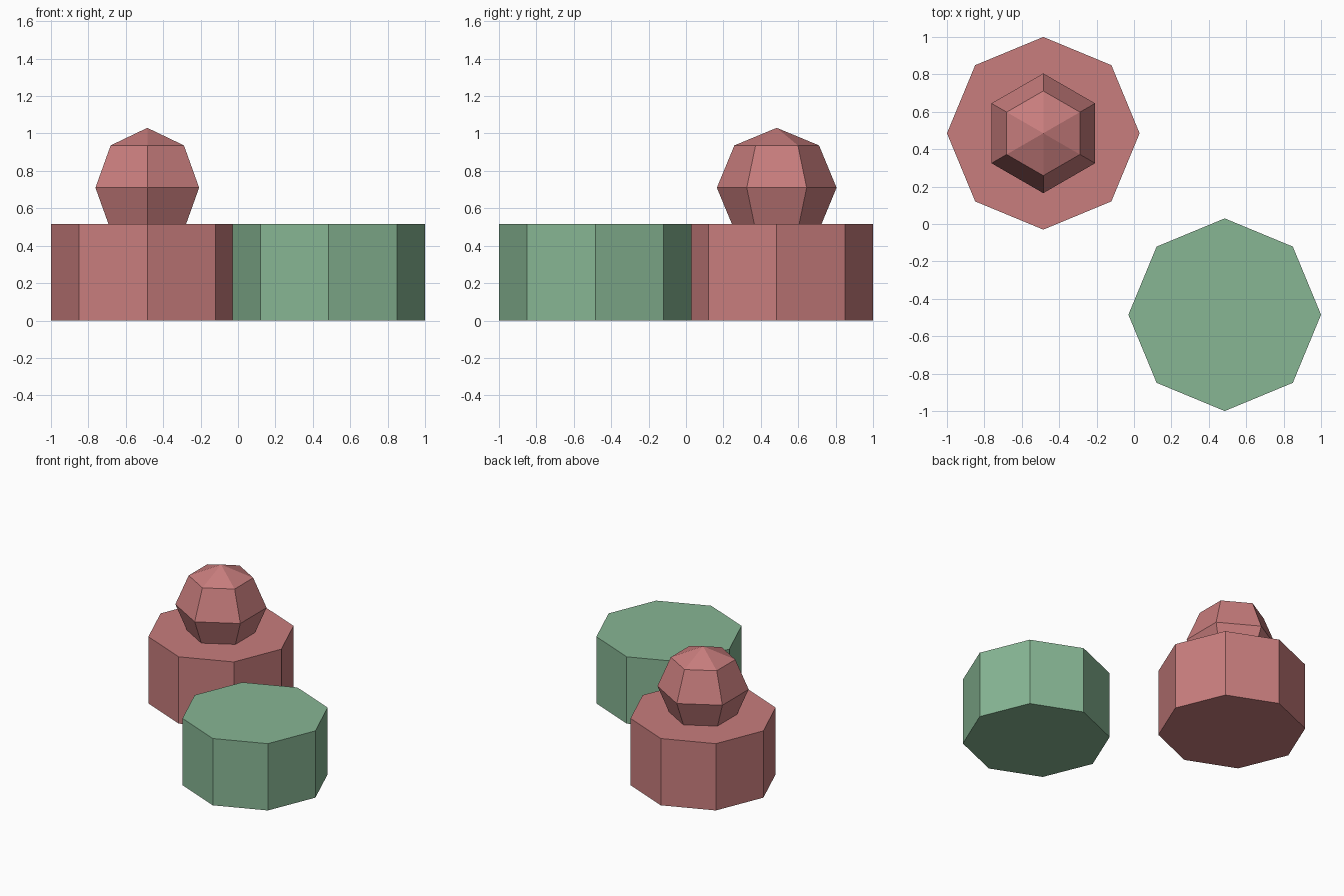
import bpy
import math

if "Cube" in bpy.data.objects:
    bpy.data.objects.remove(bpy.data.objects["Cube"])


def make_material(name, color):
    mat = bpy.data.materials.new(name)
    mat.diffuse_color = (*color, 1.0)
    mat.use_nodes = True
    mat.node_tree.nodes["Principled BSDF"].inputs["Base Color"].default_value = mat.diffuse_color
    return mat


def lathe(name, sides, profile, center, mat, start=math.pi / 2):
    """Flat-faced solid from (radius, z) rings; radius 0 makes an apex."""
    verts, rings, faces = [], [], []
    for r, z in profile:
        n = sides if r > 0 else 1
        rings.append(list(range(len(verts), len(verts) + n)))
        for i in range(n):
            a = start + 2 * math.pi * i / sides
            verts.append((r * math.cos(a), r * math.sin(a), z))
    for lo, hi in zip(rings, rings[1:]):
        for i in range(sides):
            j = (i + 1) % sides
            if len(lo) == 1:
                faces.append((lo[0], hi[j], hi[i]))
            elif len(hi) == 1:
                faces.append((lo[i], lo[j], hi[0]))
            else:
                faces.append((lo[i], lo[j], hi[j], hi[i]))
    # Cap open ends
    if len(rings[0]) > 1:
        faces.append(tuple(reversed(rings[0])))
    if len(rings[-1]) > 1:
        faces.append(tuple(rings[-1]))
    mesh = bpy.data.meshes.new(name)
    mesh.from_pydata(verts, [], faces)
    mesh.materials.append(mat)
    obj = bpy.data.objects.new(name, mesh)
    obj.location = center
    bpy.context.collection.objects.link(obj)
    return obj


red = make_material("dusty red", (0.578, 0.205, 0.205))
green = make_material("sage green", (0.242, 0.468, 0.296))

R = 0.515          # octagon radius and block height
C = 1 - R          # block centre offset
BALL = 0.32        # ball radius

# Octagonal blocks on the diagonal
block = [(R, 0), (R, R)]
lathe("red_block", 8, block, (-C, C, 0), red)
lathe("green_block", 8, block, (C, -C, 0), green)

# Six-sided ball sunk into the red block
h = BALL * math.sqrt(0.5)
ball = [(0, -BALL), (h, -h), (BALL, 0), (h, h), (0, BALL)]
lathe("ball", 6, ball, (-C, C, 0.71), red)
